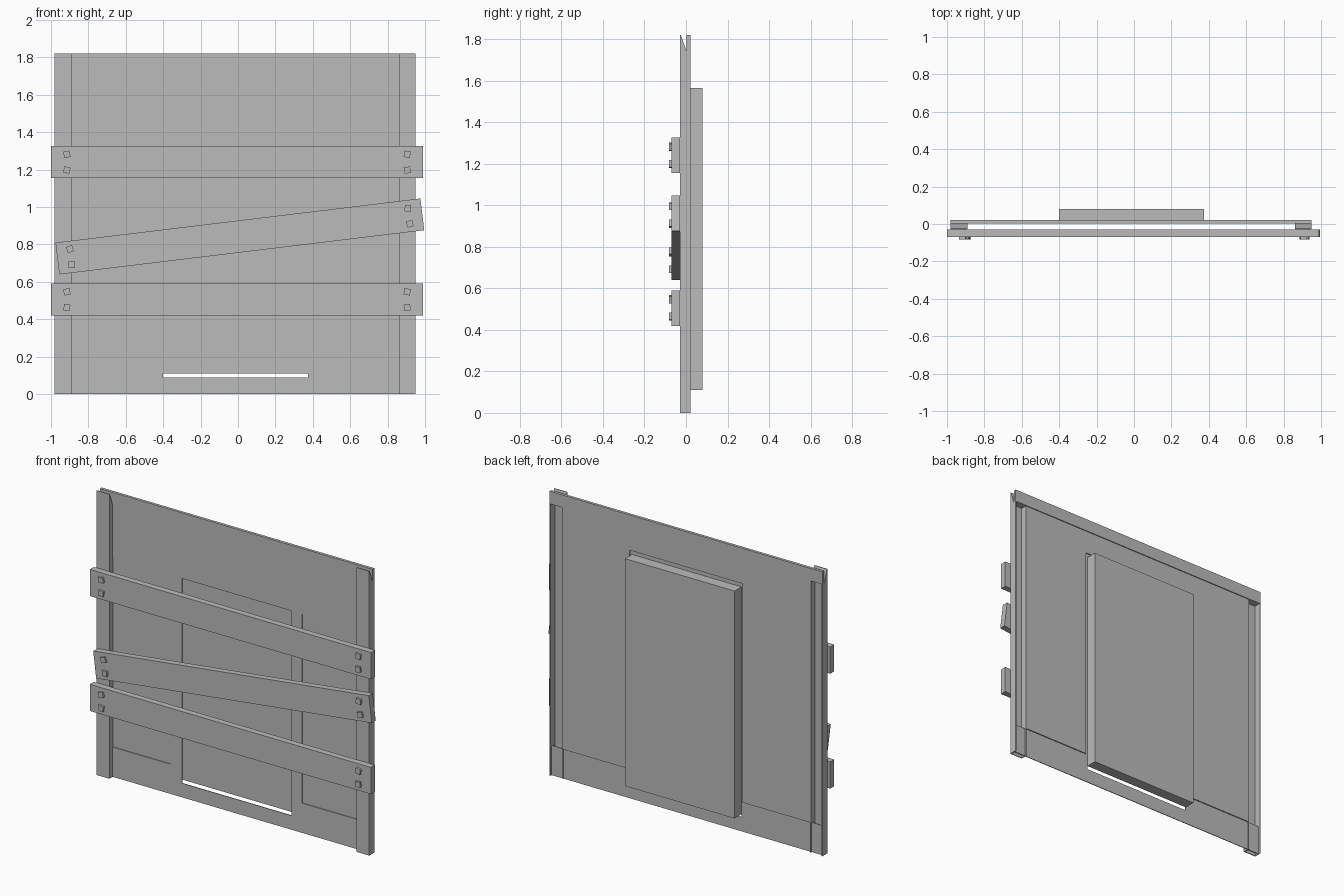
import bpy
import math
from mathutils import Matrix

if "Cube" in bpy.data.objects:
    bpy.data.objects.remove(bpy.data.objects["Cube"], do_unlink=True)

GREY = (0.5, 0.5, 0.5, 1)
mat = bpy.data.materials.new("plain grey")
mat.use_nodes = True
mat.diffuse_color = GREY
mat.node_tree.nodes["Principled BSDF"].inputs["Base Color"].default_value = GREY

FACES = [(0, 1, 3, 2), (4, 6, 7, 5), (0, 4, 5, 1), (2, 3, 7, 6), (0, 2, 6, 4), (1, 5, 7, 3)]


def add(name, verts, faces):
    mesh = bpy.data.meshes.new(name)
    mesh.from_pydata(verts, [], faces)
    mesh.materials.append(mat)
    obj = bpy.data.objects.new(name, mesh)
    bpy.context.collection.objects.link(obj)
    return obj


def box(name, xs, ys, zs):
    return add(name, [(x, y, z) for x in xs for y in ys for z in zs], FACES)


def tilted(name, x, z, length, height, ys, angle):
    obj = box(name, (-length / 2, length / 2), ys, (-height / 2, height / 2))
    obj.data.transform(Matrix.Translation((x, 0, z)) @ Matrix.Rotation(-math.radians(angle), 4, "Y"))
    return obj


L, R = -0.98, 0.95            # outer wall edges
PL, PR = -0.89, 0.86          # inner post edges
DL, DR = -0.40, 0.375         # doorway edges
TOP, BAND, SILL, HEAD = 1.82, 1.74, 0.19, 1.40
SHEET = (0.003, 0.008)
PANEL = (0.008, 0.015)

# Front sheet framing the doorway and two side recesses
box("upper_wall", (PL, PR), SHEET, (HEAD, BAND))
box("left_stile", (DR, 0.45), SHEET, (SILL, HEAD))
box("right_stile", (-0.48, DL), SHEET, (SILL, HEAD))
box("left_bottom_rail", (DR, R), SHEET, (0.09, SILL))
box("right_bottom_rail", (L, DL), SHEET, (0.09, SILL))
box("threshold", (L, R), SHEET, (0, 0.09))

# Rear panels and top band
box("left_back_panel", (0.39, PR), PANEL, (SILL, BAND))
box("right_back_panel", (PL, -0.41), PANEL, (SILL, BAND))
box("head_back_panel", (-0.41, 0.39), PANEL, (1.59, BAND))
box("top_band", (L, R), (0.003, 0.021), (BAND, TOP))
box("door_slab", (DL, DR), (0.018, 0.08), (0.11, 1.565))
box("door_backing", (DL, DR), (0.01, 0.018), (0.11, 1.565))

# Hollow channel posts with sloped end caps
T = 0.005
for side, outer, inner in (("left", R, PR), ("right", L, PL)):
    d = T if outer > inner else -T
    lo, hi = sorted((outer, inner))
    box(side + "_post_face", (lo, hi), (-0.03, -0.025), (0, TOP))
    box(side + "_post_outer_wall", sorted((outer, outer - d)), (-0.025, 0.021), (0, BAND))
    box(side + "_post_inner_wall", sorted((inner, inner + d)), (-0.025, 0.015), (0, BAND))
    for end, z0, z1 in (("top", BAND, TOP), ("bottom", 0.08, 0)):
        profile = [(-0.025, z0), (0.003, z0), (-0.025, z1)]
        verts = [(x, y, z) for x in (lo, hi) for y, z in profile]
        faces = [(0, 1, 2), (5, 4, 3), (0, 3, 4, 1), (1, 4, 5, 2), (2, 5, 3, 0)]
        if end == "top":
            faces = [f[::-1] for f in faces]
        add(side + "_post_" + end + "_cap", verts, faces)

# Nailed boards: name, centre x, centre z, length, tilt
boards = (("upper_board", -0.005, 1.24, 1.99, 0),
          ("slanted_board", 0.01, 0.843, 1.965, 6.9),
          ("lower_board", -0.005, 0.505, 1.99, 0))
for name, x, z, length, tilt in boards:
    tilted(name, x, z, length, 0.171, (-0.07, -0.03), tilt)
    a = math.radians(tilt)
    for i, (u, v) in enumerate(((-0.91, 0.042), (-0.91, -0.042), (0.91, 0.042), (0.91, -0.042))):
        nx = x + u * math.cos(a) - v * math.sin(a)
        nz = z + u * math.sin(a) + v * math.cos(a)
        tilted(name + "_nail_" + str(i + 1), nx, nz, 0.034, 0.034, (-0.083, -0.07),
               (12, -8, -10, 8)[i] + tilt)
